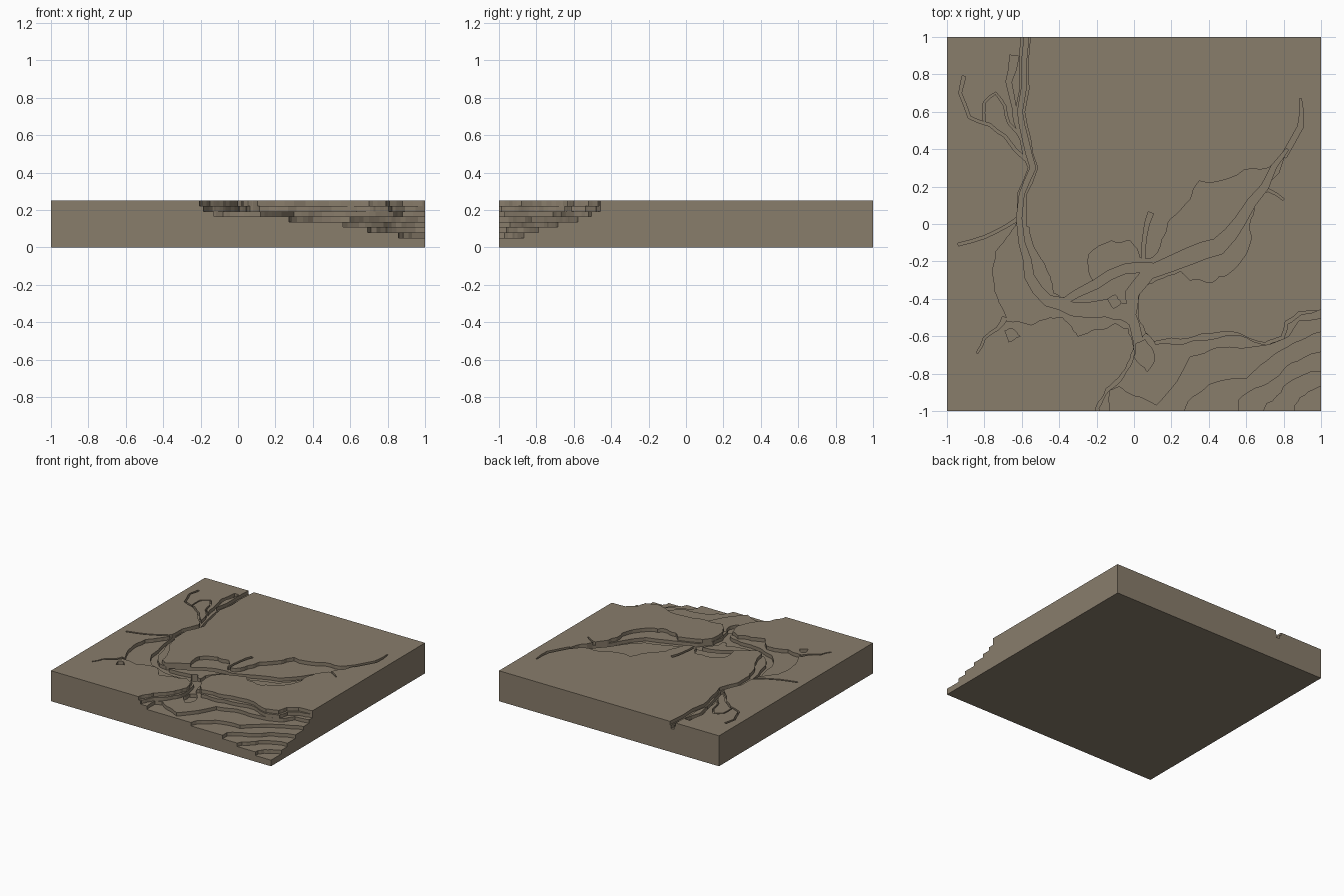
import bpy, bmesh, random
from mathutils import Vector

random.seed(4)

earth = bpy.data.materials.new("earth brown")
earth.diffuse_color = (0.25, 0.205, 0.148, 1)

# Heights of the cut terraces, from just below the land to the deepest sea bed
LEVELS = [0.221, 0.193, 0.165, 0.137, 0.108, 0.08, 0.05]

# Terrain block
bpy.ops.mesh.primitive_cube_add(size=2, location=(0, 0, 0.125))
terrain = bpy.context.object
terrain.name = "terrain_block"
terrain.scale.z = 0.125
bpy.ops.object.transform_apply(location=True, scale=True)
terrain.data.materials.append(earth)


def roughen(points, closed, times, amount):
    """Split every edge and push the midpoint sideways, like a coastline."""
    for _ in range(times):
        out = []
        for i, p in enumerate(points):
            out.append(p)
            if i == len(points) - 1 and not closed:
                break
            q = points[(i + 1) % len(points)]
            d = q - p
            side = Vector((-d.y, d.x, 0)) * random.uniform(-amount, amount)
            out.append((p + q) / 2 + side)
        points = out
    return points


def cut(outline, z):
    """Remove everything above height z inside the outline."""
    bm = bmesh.new()
    face = bm.faces.new([bm.verts.new((p.x, p.y, z)) for p in outline])
    top = bmesh.ops.extrude_face_region(bm, geom=[face])["geom"]
    bmesh.ops.translate(bm, vec=(0, 0, 0.4 - z),
                        verts=[v for v in top if isinstance(v, bmesh.types.BMVert)])
    bmesh.ops.recalc_face_normals(bm, faces=bm.faces)
    mesh = bpy.data.meshes.new("cutter")
    bm.to_mesh(mesh)
    bm.free()
    cutter = bpy.data.objects.new("cutter", mesh)
    cutter.hide_render = True
    bpy.context.collection.objects.link(cutter)
    mod = terrain.modifiers.new("cut", 'BOOLEAN')
    mod.operation, mod.solver, mod.object = 'DIFFERENCE', 'EXACT', cutter
    bpy.context.view_layer.objects.active = terrain
    bpy.ops.object.modifier_apply(modifier=mod.name)
    bpy.data.objects.remove(cutter)


def basin(level, pts, times=2, amount=0.13):
    cut(roughen([Vector((x, y, 0)) for x, y in pts], True, times, amount), LEVELS[level])


def river(level, pts):
    """Channel along a path of (x, y, width)."""
    # the width travels in the z slot while the path is subdivided
    path = roughen([Vector(p) for p in pts], False, 1, 0.06)
    left, right = [], []
    for i, p in enumerate(path):
        d = path[min(i + 1, len(path) - 1)] - path[max(i - 1, 0)]
        n = Vector((-d.y, d.x, 0)).normalized() * p.z / 2
        left.append(p + n)
        right.append(p - n)
    cut(left + right[::-1], LEVELS[level])


# Open sea: terraces falling towards the front right corner
shore = [(-0.225, -1.1), (-0.2, -0.97), (-0.15, -0.88), (-0.08, -0.82), (-0.02, -0.72),
         (0, -0.62), (0.05, -0.57), (0.1, -0.63), (0.3, -0.61), (0.55, -0.58),
         (0.7, -0.635), (0.79, -0.6), (0.81, -0.52), (0.88, -0.47), (1.1, -0.43)]
corner = [(1.1, -1.1)]
basin(0, shore + corner, 2, 0.08)
basin(1, [(x + 0.014, y - 0.016) for x, y in shore] + [(1.2, -0.446), (1.2, -1.1)], 2, 0.08)
basin(2, [(-0.13, -1.1), (-0.13, -0.89), (-0.08, -0.87), (0, -0.92), (0.12, -0.97),
          (0.2, -0.88), (0.3, -0.71), (0.45, -0.66), (0.7, -0.65), (0.83, -0.6),
          (0.88, -0.52), (1.1, -0.48)] + corner, 2, 0.05)
basin(3, [(0.27, -1.1), (0.29, -0.95), (0.4, -0.86), (0.6, -0.83), (0.7, -0.74),
          (0.82, -0.66), (0.92, -0.61), (1.1, -0.54)] + corner, 2, 0.08)
basin(4, [(0.54, -1.1), (0.56, -0.94), (0.68, -0.87), (0.8, -0.78), (0.9, -0.72),
          (1.1, -0.66)] + corner, 2, 0.08)
basin(5, [(0.68, -1.1), (0.71, -0.96), (0.8, -0.87), (0.9, -0.81), (1.1, -0.75)] + corner)
basin(6, [(0.84, -1.1), (0.86, -0.97), (0.93, -0.9), (1.1, -0.85)] + corner)

# Harbour and eastern estuary flats
basin(0, [(-0.42, -0.42), (-0.3, -0.36), (-0.22, -0.3), (-0.24, -0.16), (-0.12, -0.09),
          (-0.02, -0.09), (0.03, -0.18), (0.1, -0.18), (0.17, -0.05), (0.2, 0.03),
          (0.3, 0.13), (0.35, 0.23), (0.55, 0.26), (0.72, 0.3), (0.8, 0.39), (0.84, 0.4),
          (0.74, 0.24), (0.66, 0.17), (0.62, 0.02), (0.6, -0.16), (0.5, -0.27),
          (0.42, -0.31), (0.3, -0.3), (0.25, -0.25), (0.12, -0.3), (0.03, -0.33),
          (0.02, -0.45), (0.06, -0.58), (0.05, -0.66), (0, -0.66), (-0.03, -0.56),
          (-0.1, -0.53), (-0.2, -0.56), (-0.3, -0.6), (-0.34, -0.54), (-0.38, -0.5)])

# Western estuary flats
basin(0, [(-0.62, 0.03), (-0.66, -0.05), (-0.74, -0.15), (-0.75, -0.3), (-0.72, -0.42),
          (-0.68, -0.52), (-0.55, -0.54), (-0.45, -0.5), (-0.36, -0.5), (-0.37, -0.41),
          (-0.43, -0.37), (-0.45, -0.28), (-0.52, -0.15), (-0.56, -0.02)], 2, 0.07)

# Small pond beside the western flats
basin(0, [(-0.69, -0.57), (-0.65, -0.56), (-0.61, -0.6), (-0.67, -0.63)])

# Deep channels
river(1, [(-0.575, 1.1, 0.025), (-0.59, 0.85, 0.025), (-0.61, 0.6, 0.025),
          (-0.58, 0.45, 0.03), (-0.54, 0.3, 0.03), (-0.6, 0.16, 0.025),
          (-0.6, -0.1, 0.03), (-0.56, -0.28, 0.05), (-0.46, -0.41, 0.06),
          (-0.33, -0.455, 0.07), (-0.15, -0.45, 0.09), (-0.05, -0.47, 0.09),
          (0, -0.53, 0.05), (0.03, -0.72, 0.05)])
river(1, [(-0.02, -0.5, 0.05), (-0.01, -0.37, 0.07), (0.08, -0.26, 0.07),
          (0.3, -0.17, 0.09), (0.45, -0.12, 0.09), (0.57, 0.02, 0.06),
          (0.7, 0.2, 0.04), (0.82, 0.4, 0.015)])
river(1, [(-0.4, -0.43, 0.03), (-0.2, -0.32, 0.05), (-0.05, -0.24, 0.05), (0.1, -0.24, 0.06)])

# Deep pools at the harbour mouth
basin(2, [(0.01, -0.64), (0.06, -0.62), (0.11, -0.71), (0.07, -0.79), (0, -0.71)])
basin(2, [(-0.14, -0.4), (-0.1, -0.38), (-0.07, -0.42), (-0.11, -0.45)])

# Shallow rivers and side streams
river(0, [(-0.575, 1.1, 0.055), (-0.59, 0.85, 0.045), (-0.61, 0.6, 0.05),
          (-0.58, 0.45, 0.055), (-0.54, 0.3, 0.05), (-0.6, 0.16, 0.045), (-0.6, -0.06, 0.05)])
for stream in (
        [(-0.91, 0.79, 0.02), (-0.93, 0.7, 0.015), (-0.88, 0.57, 0.015),
         (-0.77, 0.53, 0.015), (-0.69, 0.47, 0.015), (-0.56, 0.33, 0.02)],
        [(-0.8, 0.54, 0.01), (-0.8, 0.65, 0.012), (-0.74, 0.7, 0.012), (-0.69, 0.63, 0.012),
         (-0.67, 0.54, 0.012), (-0.58, 0.42, 0.02)],
        [(-0.64, 0.9, 0.05), (-0.67, 0.76, 0.03), (-0.64, 0.62, 0.02), (-0.61, 0.5, 0.03)],
        [(-0.6, 0.05, 0.02), (-0.68, -0.01, 0.015), (-0.8, -0.07, 0.015), (-0.94, -0.11, 0.015)],
        [(-0.84, -0.69, 0.01), (-0.8, -0.61, 0.012), (-0.73, -0.56, 0.015), (-0.69, -0.5, 0.03)],
        [(0.8, 0.36, 0.03), (0.89, 0.52, 0.03), (0.89, 0.67, 0.01)],
        [(0.66, 0.18, 0.02), (0.72, 0.18, 0.015), (0.8, 0.13, 0.01)],
        [(0.05, -0.2, 0.02), (0.06, -0.05, 0.02), (0.09, 0.06, 0.03)]):
    river(0, stream)
